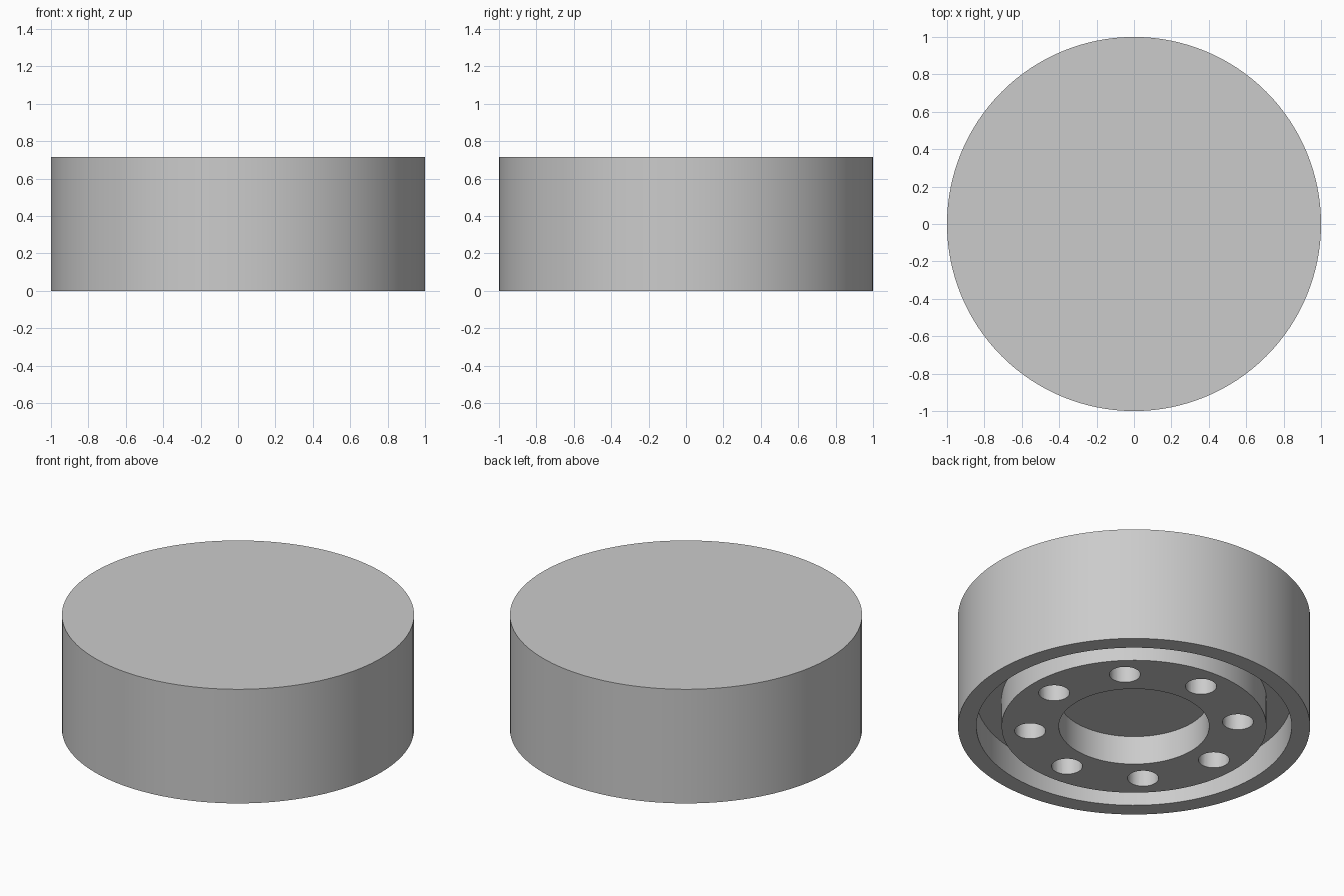
import bpy, bmesh
from math import cos, sin, pi, radians
from mathutils import Matrix, Vector

if "Cube" in bpy.data.objects:
    bpy.data.objects.remove(bpy.data.objects["Cube"], do_unlink=True)

HEIGHT = 0.715
RECESS = 0.18      # depth of groove, bore and bolt holes
SEGMENTS = 128

grey = bpy.data.materials.new("plain grey")
grey.use_nodes = True
colour = (0.6, 0.6, 0.6, 1)
grey.diffuse_color = colour
grey.node_tree.nodes["Principled BSDF"].inputs["Base Color"].default_value = colour


def add_object(name, bm):
    bmesh.ops.recalc_face_normals(bm, faces=bm.faces)
    mesh = bpy.data.meshes.new(name)
    bm.to_mesh(mesh)
    bm.free()
    mesh.materials.append(grey)
    obj = bpy.data.objects.new(name, mesh)
    bpy.context.collection.objects.link(obj)
    return obj


# Drum body: half section (radius, height) turned about z
section = [(0, RECESS), (0.427, RECESS), (0.427, 0), (0.752, 0), (0.752, RECESS),
           (0.895, RECESS), (0.895, 0), (1, 0), (1, HEIGHT), (0, HEIGHT)]
bm = bmesh.new()
verts = [bm.verts.new((r, 0, z)) for r, z in section]
edges = [bm.edges.new(pair) for pair in zip(verts, verts[1:])]
bmesh.ops.spin(bm, geom=verts + edges, axis=(0, 0, 1), cent=(0, 0, 0),
               angle=2 * pi, steps=SEGMENTS)
bmesh.ops.remove_doubles(bm, verts=bm.verts, dist=1e-5)
drum = add_object("drum_body", bm)

# Ring of eight blind bolt holes in the underside
bm = bmesh.new()
for i in range(8):
    a = i * pi / 4
    spot = Matrix.Translation(Vector((0.592 * cos(a), 0.592 * sin(a), 0)))
    bmesh.ops.create_cone(bm, cap_ends=True, segments=32, radius1=0.088,
                          radius2=0.088, depth=2 * RECESS, matrix=spot)
cutter = add_object("bolt_hole_cutter", bm)
cutter.hide_render = True

cut = drum.modifiers.new("bolt_holes", "BOOLEAN")
cut.operation = "DIFFERENCE"
cut.solver = "EXACT"
cut.object = cutter

bpy.ops.object.select_all(action="DESELECT")
drum.select_set(True)
bpy.context.view_layer.objects.active = drum
bpy.ops.object.modifier_apply(modifier=cut.name)
bpy.data.objects.remove(cutter, do_unlink=True)
bpy.ops.object.shade_smooth_by_angle(angle=radians(30))
